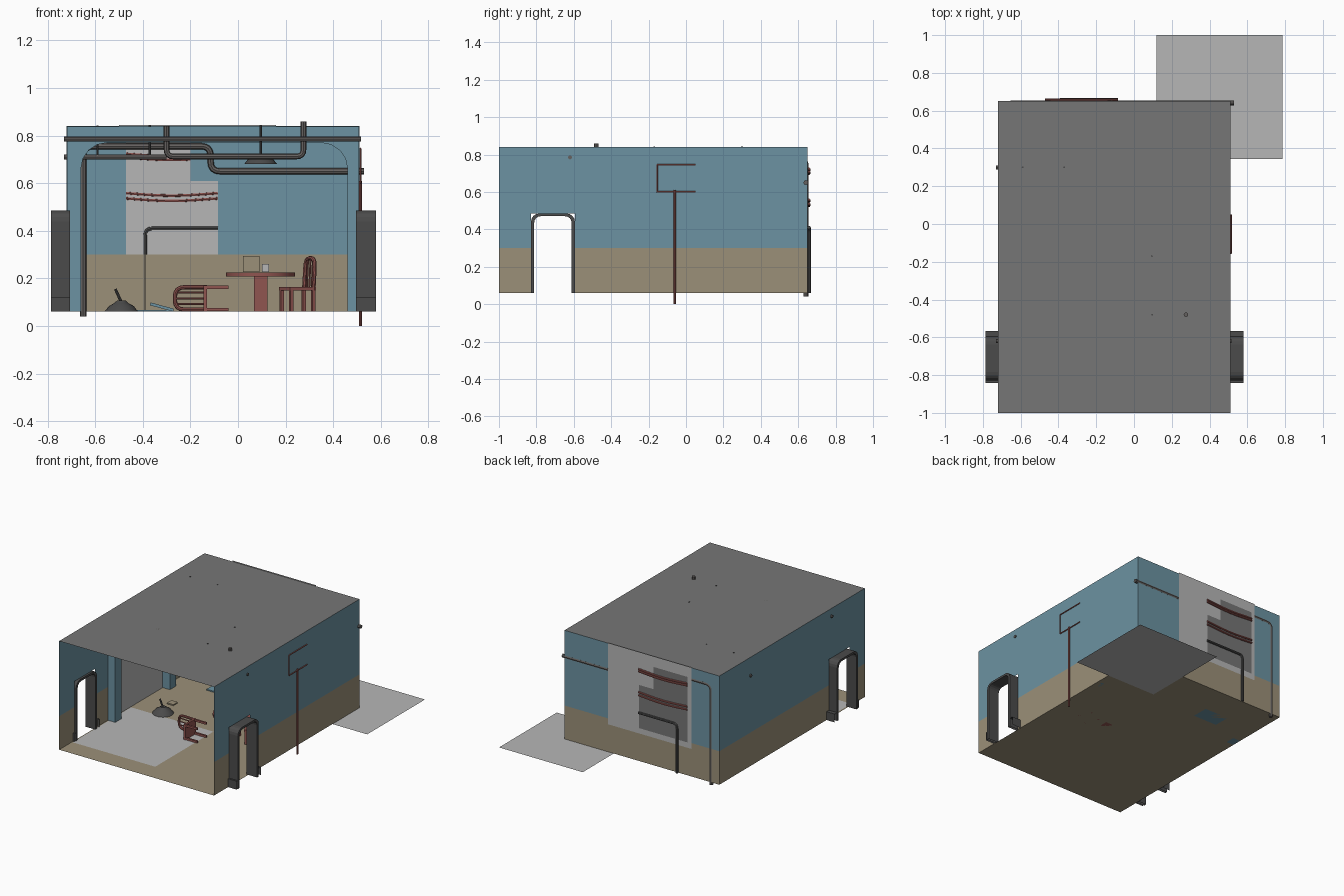
import bpy, bmesh, math
from mathutils import Vector, Matrix

cube = bpy.data.objects.get("Cube")
if cube:
    bpy.data.objects.remove(cube, do_unlink=True)


def material(name, rgb):
    m = bpy.data.materials.new(name)
    m.use_nodes = True
    m.diffuse_color = (*rgb, 1)
    b = next(n for n in m.node_tree.nodes if n.type == 'BSDF_PRINCIPLED')
    b.inputs["Base Color"].default_value = (*rgb, 1)
    return m


BLUE = material("blue paint", (.15, .29, .36))
BEIGE = material("beige plaster", (.33, .28, .19))
ROOF = material("roof grey", (.18, .18, .18))
SHEET = material("light grey sheet", (.47, .47, .47))
DARK = material("dark metal", (.07, .07, .07))
PIPE = material("pipe metal", (.13, .12, .115))
RED = material("rusty red", (.28, .09, .08))

X0, X1, Y0, Y1, Z0, Z1 = -.72, .51, -1, .65, .06, .84
BAND = .3


def finish(name, bm, mats, smooth=False):
    me = bpy.data.meshes.new(name)
    bm.to_mesh(me)
    bm.free()
    ob = bpy.data.objects.new(name, me)
    bpy.context.collection.objects.link(ob)
    for m in mats:
        me.materials.append(m)
    if smooth:
        bpy.ops.object.select_all(action='DESELECT')
        ob.select_set(True)
        bpy.context.view_layer.objects.active = ob
        bpy.ops.object.shade_smooth_by_angle(angle=math.radians(40))
    return ob


def panel(name, us, vs, place, mats, skip=lambda u, v: False, rule=lambda u, v: 0):
    """Flat sheet cut along us and vs, with cells left out by a rule."""
    bm = bmesh.new()
    for a, b in zip(us, us[1:]):
        for c, d in zip(vs, vs[1:]):
            u, v = (a + b) / 2, (c + d) / 2
            if not skip(u, v):
                f = bm.faces.new([bm.verts.new(place(*p)) for p in ((a, c), (b, c), (b, d), (a, d))])
                f.material_index = rule(u, v)
    bmesh.ops.remove_doubles(bm, verts=bm.verts, dist=1e-5)
    return finish(name, bm, mats)


def box(name, lo, hi, mat, matrix=Matrix()):
    bm = bmesh.new()
    lo, hi = Vector(lo), Vector(hi)
    bmesh.ops.create_cube(bm, size=1)
    for v in bm.verts:
        v.co = matrix @ Vector([(l + h) / 2 + c * (h - l) for l, h, c in zip(lo, hi, v.co)])
    return finish(name, bm, [mat])


def tube(name, pts, r, mat, bend=.03, matrix=Matrix(), sides=2):
    """Round pipe along a path with filleted corners."""
    pts = [Vector(p) for p in pts]
    path = [pts[0]]
    for a, p, b in zip(pts, pts[1:], pts[2:]):
        s, e = p + (a - p).normalized() * bend, p + (b - p).normalized() * bend
        path += [s * (1 - t) ** 2 + p * 2 * t * (1 - t) + e * t * t for t in (0, .25, .5, .75, 1)]
    path.append(pts[-1])
    cu = bpy.data.curves.new(name, 'CURVE')
    cu.dimensions, cu.bevel_depth, cu.bevel_resolution, cu.use_fill_caps = '3D', r, sides, True
    sp = cu.splines.new('POLY')
    sp.points.add(len(path) - 1)
    for q, p in zip(sp.points, path):
        q.co = (*(matrix @ p), 1)
    cu.materials.append(mat)
    ob = bpy.data.objects.new(name, cu)
    bpy.context.collection.objects.link(ob)
    bpy.ops.object.select_all(action='DESELECT')
    ob.select_set(True)
    bpy.context.view_layer.objects.active = ob
    bpy.ops.object.convert(target='MESH')
    bpy.ops.object.shade_smooth_by_angle(angle=math.radians(40))


def lathe(name, profile, mat, matrix):
    bm = bmesh.new()
    vs = [bm.verts.new((r, 0, z)) for r, z in profile]
    es = [bm.edges.new(p) for p in zip(vs, vs[1:])]
    bmesh.ops.spin(bm, geom=vs + es, cent=(0, 0, 0), axis=(0, 0, 1), angle=math.tau, steps=20)
    bmesh.ops.remove_doubles(bm, verts=bm.verts, dist=1e-5)
    bmesh.ops.transform(bm, matrix=matrix, verts=bm.verts)
    return finish(name, bm, [mat], True)


# Room shell: floor, roof, two-tone walls
DA, DB, DT = -.829, -.594, .485
paint = lambda u, v: int(v > BAND)
panel("floor", [X0, X1], [Y0, Y1], lambda x, y: (x, y, Z0), [BEIGE])
panel("roof", [X0, X1], [Y0, Y1], lambda x, y: (x, y, Z1), [ROOF])
for side, x in (("left", X1), ("right", X0)):
    panel(side + "_wall", [Y0, DA, DB, Y1], [Z0, BAND, DT, Z1], lambda y, z: (x, y, z),
          [BEIGE, BLUE], lambda y, z: DA < y < DB and z < DT, paint)


def in_hole(x, z):
    return -.47 < x < -.085 and BAND < z < .77 and not (x > -.2 and z > .61)


HX, HZ = [-.47, -.2, -.085], [BAND, .61, .77]
panel("back_wall", [X0] + HX + [X1], [Z0] + HZ + [Z1], lambda x, z: (x, Y1, z),
      [BEIGE, BLUE], in_hole, paint)

# Grey sheets on walls and ground
panel("back_sheet", [-.5, .16], [.26, .845], lambda x, z: (x, .654, z), [SHEET])
panel("back_opening_plate", HX, HZ, lambda x, z: (x, .657, z), [ROOF], lambda x, z: not in_hole(x, z))
panel("outer_ground_sheet", [.12, .785], [.345, 1], lambda x, y: (x, y, Z0 - .001), [SHEET])
panel("floor_sheet", [-.71, -.055], [-.86, -.2], lambda x, y: (x, y, Z0 + .002), [SHEET])
panel("side_sheet", [-.42, .24], [Z0, .72], lambda y, z: (X0 + .003, y, z), [SHEET])

# Door surrounds: rounded shells with end rims and flared feet
def surround(name, xa, xb):
    mid = (DA + DB) / 2
    def half(w, top, r):
        arc = [(w - r + r * math.cos(a), top - r + r * math.sin(a))
               for a in [i * math.pi / 8 for i in range(5)]]
        return [(w, Z0)] + arc
    bm = bmesh.new()
    loops = []
    for w, top, r in ((.1175, DT, .045), (.1, DT - .015, .035)):
        h = half(w, top, r)
        prof = h + [(-u, z) for u, z in reversed(h)]
        loops.append([[bm.verts.new((x, mid + u, z)) for u, z in prof] for x in (xa, xb)])
    (oa, ob), (ia, ib) = loops
    for p, q in ((oa, ob), (ib, ia), (ia, oa), (ob, ib)):
        for i in range(len(p) - 1):
            bm.faces.new((p[i], p[i + 1], q[i + 1], q[i]))
    # feet
    for ya, yb in ((DA, -.841), (DB, -.566)):
        rows = [[bm.verts.new((x, y, z)) for x in (xa, xb)] for y, z in ((ya, .12), (yb, .12), (yb, Z0))]
        for p, q in zip(rows, rows[1:]):
            bm.faces.new((p[0], p[1], q[1], q[0]))
    bmesh.ops.recalc_face_normals(bm, faces=bm.faces)
    finish(name, bm, [DARK])


surround("right_door_surround", -.785, -.705)
surround("left_door_surround", .495, .58)

# Inner arches
def arch(name, y):
    xa, xb, r, top = -.66, .46, .11, .77
    ang = [i * math.pi / 8 for i in range(5)]
    right = [(xb, Z0)] + [(xb - r + r * math.cos(a), top - r + r * math.sin(a)) for a in ang]
    left = [(xa + xb - x, z) for x, z in reversed(right)]
    outline = [(X0 + .002, Z0), (X0 + .002, Z1 - .002), (X1 - .002, Z1 - .002), (X1 - .002, Z0)] + right + left
    bm = bmesh.new()
    f = bm.faces.new([bm.verts.new((x, y, z)) for x, z in outline])
    ext = bmesh.ops.extrude_face_region(bm, geom=[f])
    bmesh.ops.translate(bm, vec=(0, .07, 0), verts=[g for g in ext["geom"] if isinstance(g, bmesh.types.BMVert)])
    bmesh.ops.recalc_face_normals(bm, faces=bm.faces)
    finish(name, bm, [BLUE])


arch("front_arch", -.45)
arch("rear_arch", .17)

# Service pipes and hangers
tube("ceiling_pipe", [(-.73, -.62, .785), (.516, -.62, .785)], .011, PIPE)
tube("short_pipe", [(-.73, .3, .71), (-.3, .3, .71)], .011, PIPE)
tube("riser_pipe", [(-.3, -.48, Z1), (-.3, -.48, .712), (.275, -.48, .712), (.275, -.48, .86)], .012, PIPE)
tube("back_pipe", [(-.65, .641, .04), (-.65, .641, .755), (-.115, .641, .755), (-.115, .641, .65),
                   (.53, .641, .65)], .013, PIPE, .04)
tube("drain_pipe", [(-.39, .658, Z0), (-.39, .658, .41), (-.085, .658, .41)], .009, DARK)
for i, (x, y) in enumerate(((-.59, .3), (-.37, .3), (.096, -.48))):
    tube(f"pipe_hanger_{i}", [(x, y, .712), (x, y, Z1 + .003)], .005, DARK)

# Rusty bars over the opening
for i, z in enumerate((.715, .7, .55, .528)):
    tube(f"window_bar_{i}", [(-.47, .658, z + .008), (-.28, .658, z - .006), (-.085, .658, z + .008)], .007, RED, .1)

# Outside red pipework
WX = X1 + .004
tube("outer_red_pipe", [(WX, -.06, 0), (WX, -.06, .61)], .006, RED)
tube("outer_red_bracket", [(WX, .05, .745), (WX, -.155, .745), (WX, -.155, .6), (WX, .05, .6)], .004, RED, .004)

# Lamps
SHADE = [(.0, .045), (.018, .045), (.03, .034), (.052, .022), (.066, .004), (.07, 0), (.06, .002), (0, .03)]
def lamp(name, m, rod):
    lathe(name + "_shade", SHADE, DARK, m)
    tube(name + "_rod", [(0, 0, .04), (0, 0, rod)], .005, DARK, matrix=m)


lamp("hanging_lamp", Matrix.Translation((.095, -.17, .68)), .163)
lathe("fallen_lamp_shade", SHADE, DARK, Matrix.Translation((-.49, -.15, Z0 + .002)))
tube("fallen_lamp_rod", [(-.49, -.15, .1), (-.515, -.15, .155)], .006, DARK)

# Table with a carton and papers
TABLE = Matrix.Translation((.095, -.17, Z0))
lathe("table_top", [(0, .148), (.145, .148), (.145, .165), (0, .165)], RED, TABLE)
box("table_leg", (.067, -.198, Z0), (.123, -.142, .21), RED)
box("carton", (.02, -.16, .226), (.09, -.09, .295), BEIGE)
box("paper_stack", (.1, -.2, .226), (.13, -.15, .26), SHEET)

# Chairs
def chair(name, m):
    w, d, s = .055, .06, .09
    box(name + "_seat", (-w, -d, s), (w, d, s + .014), RED, m)
    for i, (a, b) in enumerate(((-1, -1), (1, -1), (-1, 1), (1, 1))):
        box(f"{name}_leg_{i}", (a * w * .85 - .007, b * d * .85 - .007, 0),
            (a * w * .85 + .007, b * d * .85 + .007, s), RED, m)
    tube(name + "_back", [(-w + .008, d - .008, s), (-w + .008, d, .225), (w - .008, d, .225),
                          (w - .008, d - .008, s)], .009, RED, .04, m)
    for i in (-1, 0, 1):
        tube(f"{name}_spindle_{i + 1}", [(i * .024, d - .006, s), (i * .024, d, .22)], .004, RED, matrix=m)


chair("standing_chair", Matrix.Translation((.25, -.17, Z0)) @ Matrix.Rotation(math.radians(-65), 4, 'Z'))
chair("fallen_chair", Matrix.Translation((-.04, -.35, Z0 + .056)) @ Matrix.Rotation(math.radians(-90), 4, 'Y'))

# Fallen blue boards and scraps on the floor
tilt = Matrix.Translation((-.32, .34, .08)) @ Matrix.Rotation(math.radians(15), 4, 'Y')
box("blue_board", (-.05, -.06, -.006), (.05, .06, .006), BLUE, tilt)
box("blue_scrap", (-.46, .3, Z0), (-.27, .42, Z0 + .008), BLUE)
box("floor_scrap", (-.55, -.02, Z0), (-.5, .03, Z0 + .008), BEIGE)
